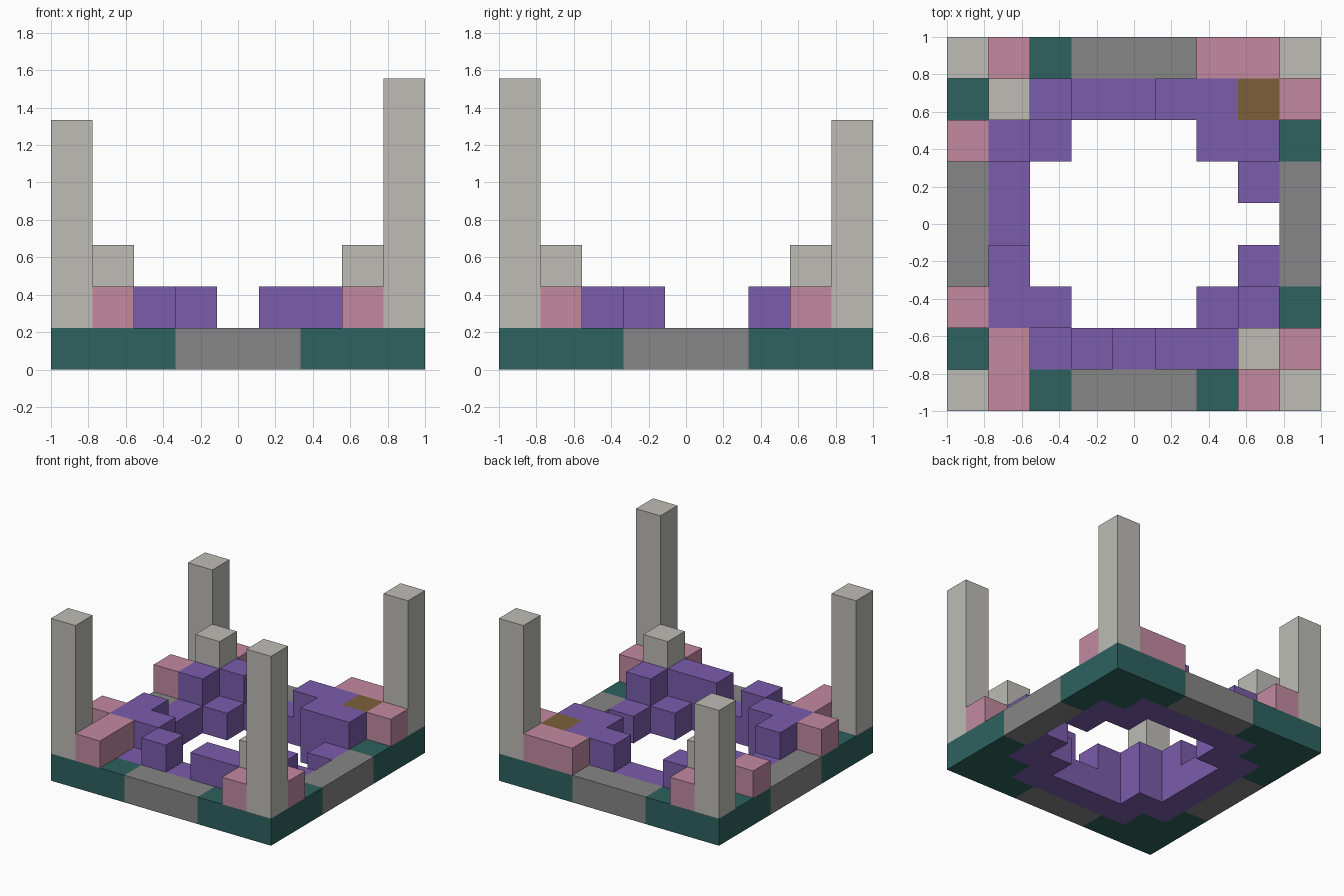
import bpy
import bmesh
from mathutils import Vector

if "Cube" in bpy.data.objects:
    bpy.data.objects.remove(bpy.data.objects["Cube"])

N = 9
CELL = 2 / N


def material(name, srgb):
    linear = [((c / 255 + 0.055) / 1.055) ** 2.4 for c in srgb] + [1]
    mat = bpy.data.materials.new(name)
    mat.use_nodes = True
    mat.diffuse_color = linear
    shader = next(n for n in mat.node_tree.nodes if n.type == 'BSDF_PRINCIPLED')
    shader.inputs["Base Color"].default_value = linear
    return mat


teal = material("dark teal", (45, 98, 94))
gray = material("mid gray", (134, 134, 134))
purple = material("purple", (123, 93, 172))
pink = material("pink", (194, 138, 160))
stone = material("pale stone", (189, 188, 182))
brown = material("brown", (125, 95, 58))

# Floor plans, back row first, one letter per block
BASE = """
TTTGGGTTT
TTPPPPPTT
TPP...PPT
GP.....PG
GP......G
GP.....PG
TPP...PPT
TTPPPPPTT
TTTGGGTTT"""
UPPER = """
SK....KKS
.SP..PPBK
KP....PP.
.........
.........
.P.......
KPP....P.
.K.P.PPSK
SK.....KS"""
PARTS = {
    (0, "T"): ("base_corners", teal),
    (0, "G"): ("base_side_walls", gray),
    (0, "P"): ("inner_ledge", purple),
    (1, "P"): ("raised_ledge_blocks", purple),
    (1, "K"): ("rim_blocks", pink),
    (1, "B"): ("corner_block", brown),
}

blocks = {}
for level, plan in enumerate((BASE, UPPER)):
    for r, row in enumerate(plan.split()):
        for x, letter in enumerate(row):
            if (level, letter) in PARTS:
                blocks[x, N - 1 - r, level] = PARTS[level, letter]


# Columns standing on the base: name, column, row, top level
def column(name, x, y, top):
    for z in range(1, top):
        blocks[x, y, z] = (name, stone)


column("front_right_pillar", 0, 0, 6)
column("front_left_pillar", 8, 0, 7)
column("back_right_pillar", 0, 8, 5)
column("back_left_pillar", 8, 8, 6)
column("back_right_stump", 1, 7, 3)
column("front_left_stump", 7, 1, 3)


def add_exposed_faces(bm, cell):
    """Add the sides of a block that no other block covers."""
    centre = Vector(cell) + Vector((0.5, 0.5, 0.5))
    for axis in range(3):
        for sign in (-1, 1):
            n = Vector((0, 0, 0))
            n[axis] = sign
            if tuple(int(c) for c in Vector(cell) + n) in blocks:
                continue
            u = Vector((0, 0, 0))
            u[(axis + 1) % 3] = 1
            v = n.cross(u)
            ring = [centre + (n + a * u + b * v) / 2
                    for a, b in ((-1, -1), (1, -1), (1, 1), (-1, 1))]
            bm.faces.new([bm.verts.new(((p.x - N / 2) * CELL,
                                        (p.y - N / 2) * CELL,
                                        p.z * CELL)) for p in ring])


# One object per part, with coplanar faces merged
for name, mat in dict.fromkeys(blocks.values()):
    bm = bmesh.new()
    for cell, part in blocks.items():
        if part[0] == name:
            add_exposed_faces(bm, cell)
    bmesh.ops.remove_doubles(bm, verts=bm.verts, dist=0.001)
    bmesh.ops.dissolve_limit(bm, angle_limit=0.01, verts=bm.verts, edges=bm.edges)
    mesh = bpy.data.meshes.new(name)
    bm.to_mesh(mesh)
    bm.free()
    mesh.materials.append(mat)
    bpy.context.collection.objects.link(bpy.data.objects.new(name, mesh))
